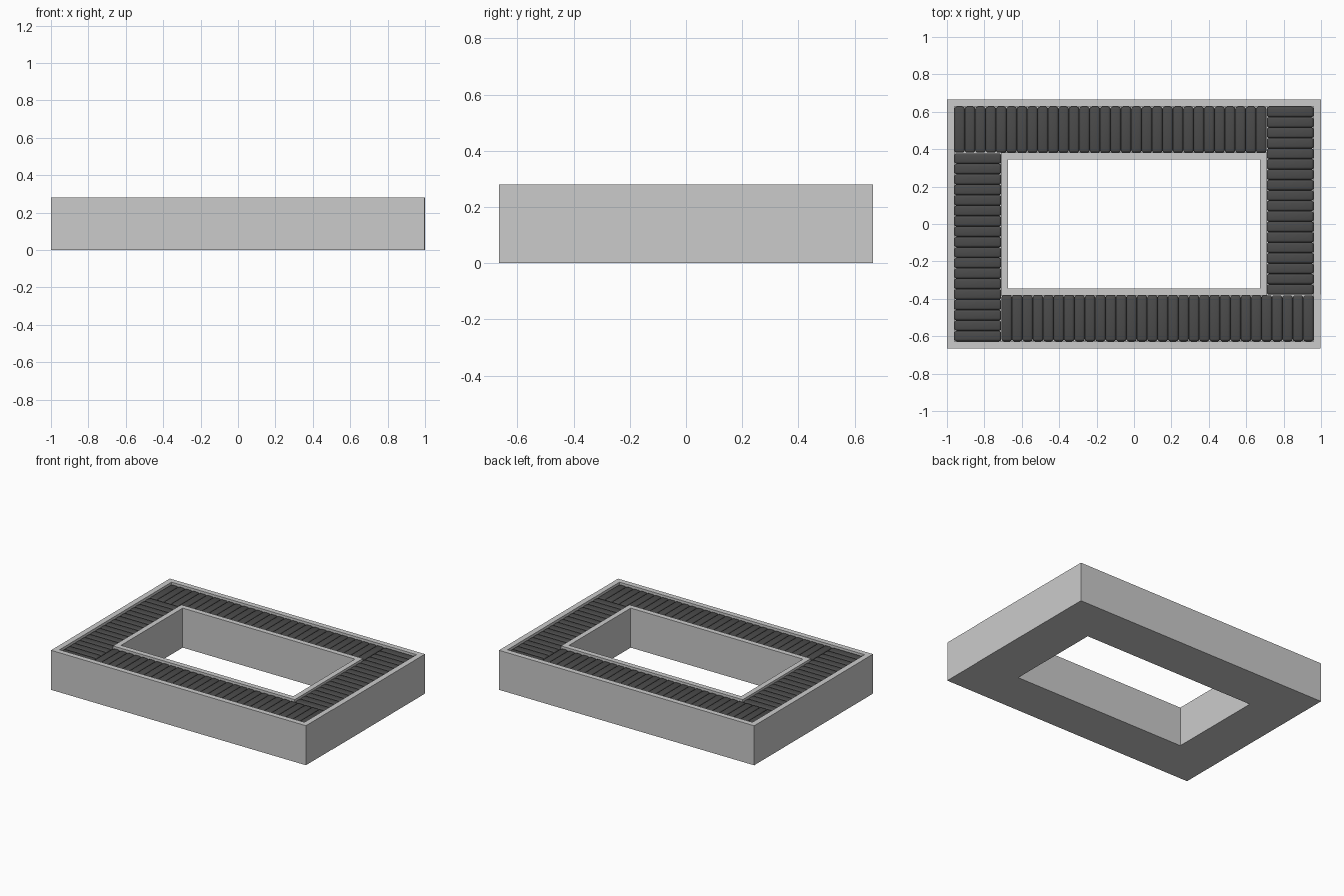
import bpy, bmesh
from math import radians

if "Cube" in bpy.data.objects:
    bpy.data.objects.remove(bpy.data.objects["Cube"])

HX, HY, H = 1.0, 0.665, 0.28
FLOOR, SLAT_TOP = 0.215, 0.268

dark = bpy.data.materials.new("dark_slat")
dark.diffuse_color = (0.07, 0.07, 0.07, 1)
dark.use_nodes = True
dark.node_tree.nodes["Principled BSDF"].inputs["Base Color"].default_value = dark.diffuse_color


def finish(bm, name, mat=None):
    bmesh.ops.recalc_face_normals(bm, faces=bm.faces)
    mesh = bpy.data.meshes.new(name)
    bm.to_mesh(mesh)
    bm.free()
    obj = bpy.data.objects.new(name, mesh)
    bpy.context.collection.objects.link(obj)
    if mat:
        mesh.materials.append(mat)
    return obj


# Frame: rectangular loops lofted into a closed trough with a central opening
def ring(bm, hx, hy, z, jog=0.0):
    seam = -0.565 * hy
    pts = [(-hx, -hy), (hx - jog, -hy), (hx - jog, seam),
           (hx, seam + jog * 0.1), (hx, hy), (-hx, hy)]
    if not jog:
        pts[3] = (hx, seam + 0.001)
    return [bm.verts.new((x, y, z)) for x, y in pts]


bm = bmesh.new()
section = [(HX, HY, 0, 0.002), (HX, HY, H, 0.002),
           (0.96, 0.627, H, 0), (0.96, 0.627, FLOOR, 0),
           (0.712, 0.382, FLOOR, 0), (0.712, 0.382, H, 0),
           (0.675, 0.345, H, 0), (0.675, 0.345, 0, 0)]
rings = [ring(bm, *s) for s in section]
for a, b in zip(rings, rings[1:] + rings[:1]):
    for i in range(len(a)):
        j = (i + 1) % len(a)
        bm.faces.new((a[i], a[j], b[j], b[i]))
finish(bm, "trough_frame")


# Slats: a row of rounded bars filling one rectangle of the trough
def slat_row(name, x0, x1, y0, y1, count, axis):
    bm = bmesh.new()
    size = [x1 - x0, y1 - y0, SLAT_TOP - FLOOR]
    start = (x0, y0)[axis]
    step = size[axis] / count
    size[axis] = step
    for i in range(count):
        c = [(x0 + x1) / 2, (y0 + y1) / 2, (SLAT_TOP + FLOOR) / 2]
        c[axis] = start + (i + 0.5) * step
        vs = bmesh.ops.create_cube(bm, size=1)["verts"]
        for v in vs:
            v.co = [c[k] + v.co[k] * size[k] for k in range(3)]
    bmesh.ops.bevel(bm, geom=bm.edges[:], offset=0.012, segments=3,
                    profile=0.5, affect='EDGES')
    obj = finish(bm, name, dark)
    bpy.ops.object.select_all(action='DESELECT')
    obj.select_set(True)
    bpy.context.view_layer.objects.active = obj
    bpy.ops.object.shade_smooth_by_angle(angle=radians(35))


# Four rows in a pinwheel layout
slat_row("back_slats", -0.96, 0.708, 0.382, 0.627, 30, 0)
slat_row("front_slats", -0.708, 0.96, -0.627, -0.382, 30, 0)
slat_row("right_slats", 0.71, 0.96, -0.378, 0.627, 18, 1)
slat_row("left_slats", -0.96, -0.71, -0.627, 0.378, 18, 1)
